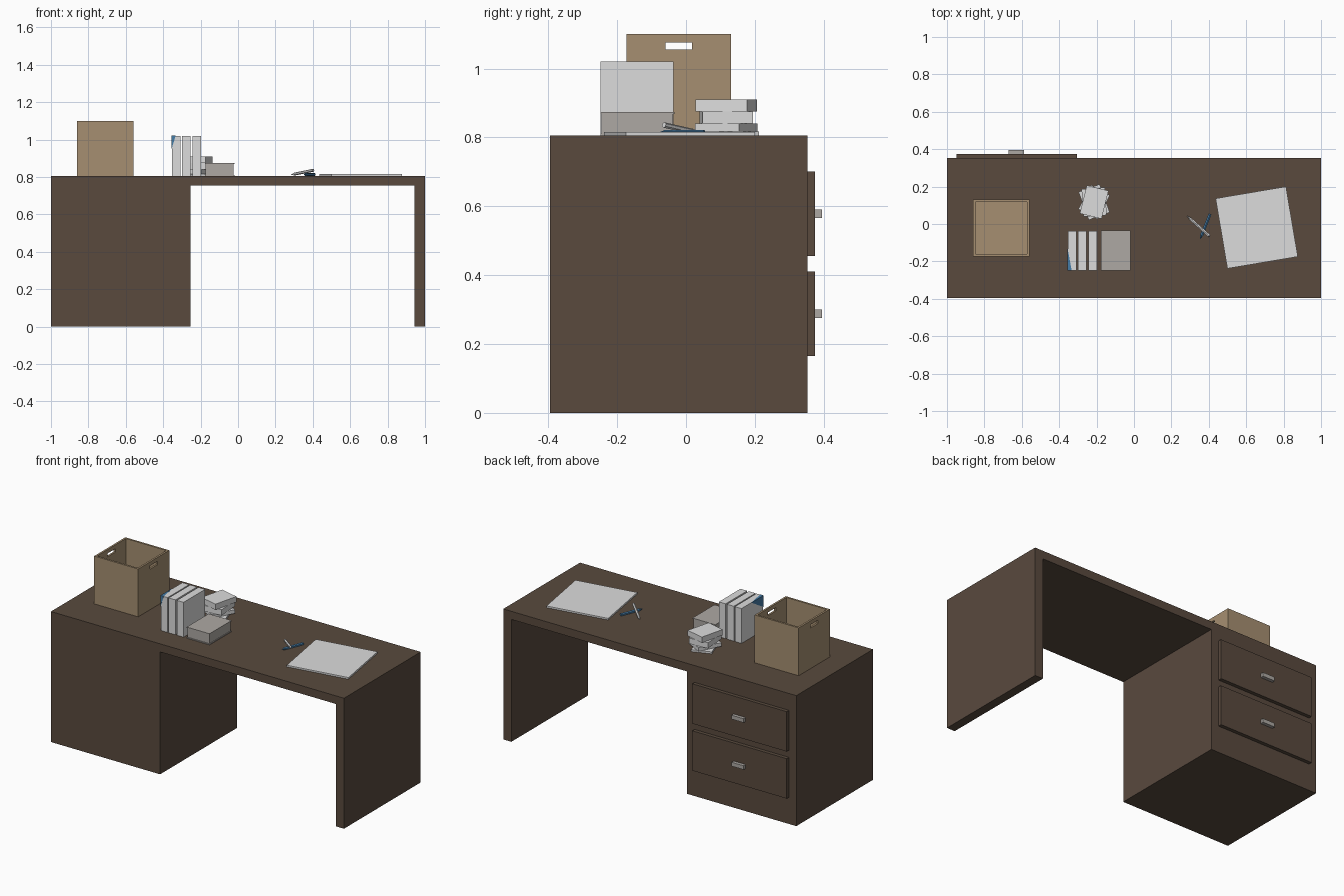
import bpy, bmesh, math
from mathutils import Vector, Matrix

if "Cube" in bpy.data.objects:
    bpy.data.objects.remove(bpy.data.objects["Cube"])


def mat(name, r, g, b):
    m = bpy.data.materials.new(name)
    m.diffuse_color = (r, g, b, 1)
    m.use_nodes = True
    m.node_tree.nodes["Principled BSDF"].inputs["Base Color"].default_value = m.diffuse_color
    return m


WOOD = mat("dark_wood", 0.10, 0.068, 0.048)
CARD = mat("cardboard", 0.38, 0.275, 0.165)
PAPER = mat("off_white", 0.72, 0.72, 0.72)
GREY = mat("warm_grey", 0.42, 0.395, 0.37)
BLUE = mat("pen_blue", 0.06, 0.20, 0.38)


def finish(name, bm, *mats):
    bmesh.ops.recalc_face_normals(bm, faces=bm.faces)
    me = bpy.data.meshes.new(name)
    bm.to_mesh(me)
    bm.free()
    for m in mats:
        me.materials.append(m)
    ob = bpy.data.objects.new(name, me)
    bpy.context.collection.objects.link(ob)
    return ob


def box(name, x, y, z, m, angle=0):
    """Box from (min, max) ranges, turned about its own vertical axis."""
    bm = bmesh.new()
    size = [r[1] - r[0] for r in (x, y, z)]
    mid = [(r[0] + r[1]) / 2 for r in (x, y, z)]
    bmesh.ops.create_cube(bm, size=1, matrix=Matrix.Diagonal((*size, 1)))
    ob = finish(name, bm, m)
    ob.location = mid
    ob.rotation_euler.z = math.radians(angle)
    return ob


def slab(name, cx, cy, w, d, z0, z1, m, angle):
    return box(name, (cx - w / 2, cx + w / 2), (cy - d / 2, cy + d / 2), (z0, z1), m, angle)


def cut(ob, cutter):
    mod = ob.modifiers.new("cut", "BOOLEAN")
    mod.operation = "DIFFERENCE"
    mod.solver = "EXACT"
    mod.object = cutter
    bpy.context.view_layer.objects.active = ob
    bpy.ops.object.modifier_apply(modifier=mod.name)
    bpy.data.objects.remove(cutter)


def pen(name, a, b, r, m):
    """Six-sided pen with a pointed tip at b."""
    a, b = Vector(a), Vector(b)
    d = b - a
    rot = d.to_track_quat("Z", "Y").to_matrix().to_4x4()
    bm = bmesh.new()
    for r1, r2, t0, t1 in ((r, r, 0, 0.85), (r, 0.001, 0.85, 1)):
        bmesh.ops.create_cone(bm, cap_ends=True, segments=6, radius1=r1, radius2=r2,
                              depth=d.length * (t1 - t0),
                              matrix=Matrix.Translation(a + d * (t0 + t1) / 2) @ rot)
    finish(name, bm, m)


# Desk body: one profile with the knee space, extruded front to back
TOP = 0.805
profile = [(-1, 0), (-0.255, 0), (-0.255, 0.755), (0.945, 0.755),
           (0.945, 0), (1, 0), (1, TOP), (-1, TOP)]
bm = bmesh.new()
face = bm.faces.new([bm.verts.new((x, -0.395, z)) for x, z in profile])
res = bmesh.ops.extrude_face_region(bm, geom=[face])
bmesh.ops.translate(bm, vec=(0, 0.748, 0),
                    verts=[v for v in res["geom"] if isinstance(v, bmesh.types.BMVert)])
finish("desk_body", bm, WOOD)

# Drawers with handles on the back face
for tag, z in (("lower", 0.165), ("upper", 0.455)):
    box(tag + "_drawer", (-0.95, -0.305), (0.345, 0.375), (z, z + 0.246), WOOD)
    box(tag + "_drawer_handle", (-0.67, -0.588), (0.374, 0.395), (z + 0.111, z + 0.135), GREY)

# Open cardboard box with hand holes in both side walls
crate = box("cardboard_box", (-0.86, -0.56), (-0.173, 0.13), (TOP, 1.10), CARD)
bpy.context.view_layer.update()
cut(crate, box("cavity", (-0.848, -0.572), (-0.161, 0.118), (TOP + 0.012, 1.2), CARD))
cut(crate, box("hand_hole", (-1, -0.4), (-0.06, 0.017), (1.055, 1.076), CARD))

# Standing books
for i, x in enumerate((-0.353, -0.30, -0.244)):
    box(f"standing_book_{i + 1}", (x, x + 0.046), (-0.248, -0.037), (TOP, 1.02), PAPER)

# Folded blue corner on the outer book
bm = bmesh.new()
pts = [(-0.355, -0.249, 0.95), (-0.333, -0.249, 1.021),
       (-0.355, -0.13, 1.021), (-0.355, -0.249, 1.021)]
bmesh.ops.convex_hull(bm, input=[bm.verts.new(p) for p in pts])
finish("book_corner", bm, BLUE)

# Thick lying book: two covers, a spine and recessed pages
x, y = (-0.176, -0.02), (-0.249, -0.034)
box("lying_book_bottom_cover", x, y, (TOP, TOP + 0.006), GREY)
box("lying_book_top_cover", x, y, (0.868, 0.874), GREY)
box("lying_book_pages", (-0.174, -0.024), (-0.245, -0.038), (0.81, 0.869), GREY)

# Stack of small books, each turned a little differently
for i, (z0, z1, a, w, d) in enumerate((
        (TOP, 0.817, 20, 0.12, 0.16), (0.817, 0.840, -28, 0.115, 0.145),
        (0.840, 0.875, 4, 0.125, 0.148), (0.875, 0.910, -14, 0.12, 0.155))):
    slab(f"stacked_book_{i + 1}", -0.213, 0.117, w, d, z0, z1, PAPER, a)

# Sheet pad and pens
slab("paper_pad", 0.656, -0.019, 0.382, 0.380, TOP, 0.815, PAPER, 9.6)
pen("blue_pen", (0.407, 0.053, 0.813), (0.354, -0.08, 0.813), 0.009, BLUE)
pen("white_pen", (0.403, -0.064, 0.836), (0.285, 0.042, 0.812), 0.008, PAPER)
